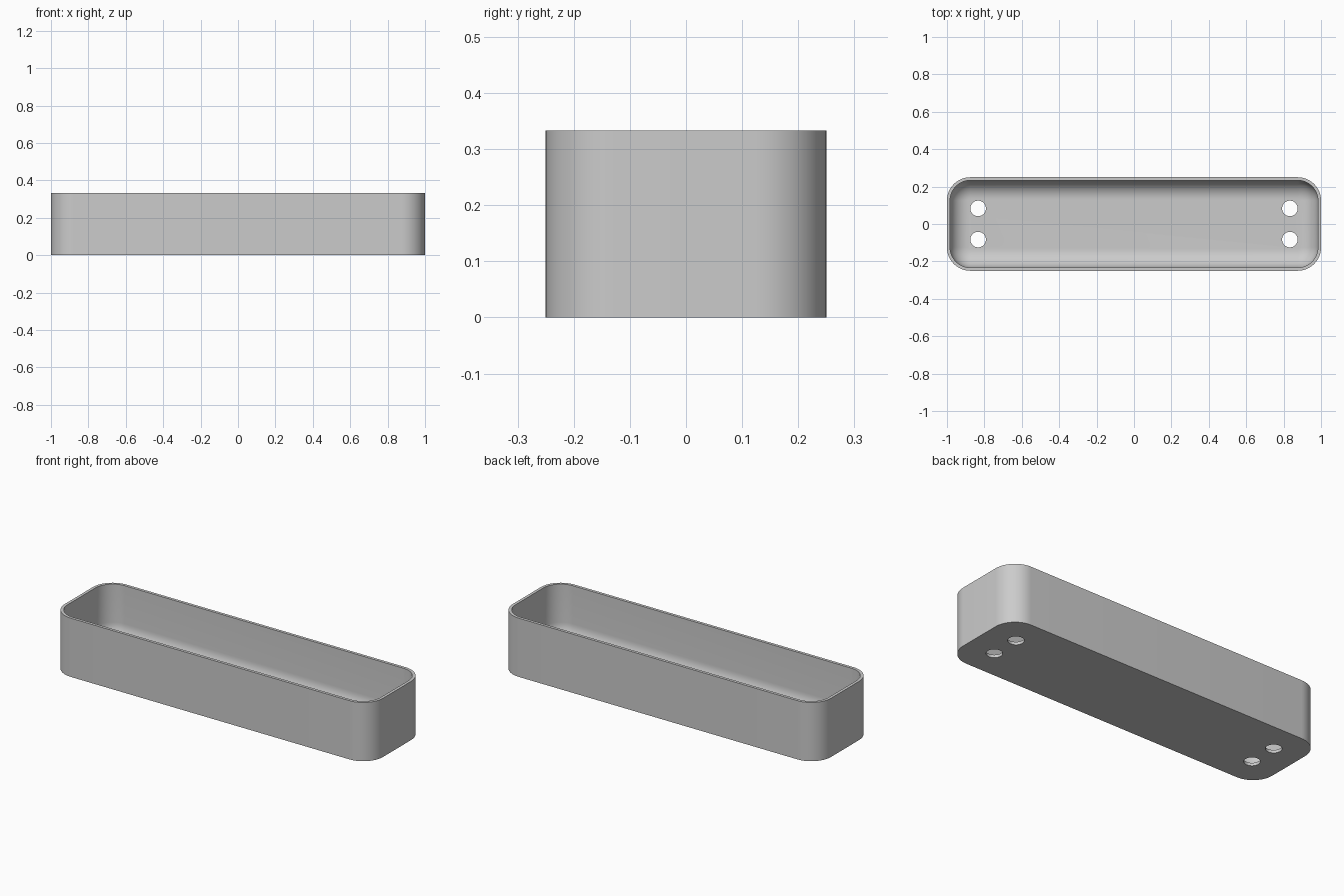
import bpy, bmesh, math

cube = bpy.data.objects.get("Cube")
if cube:
    bpy.data.objects.remove(cube, do_unlink=True)

HX, HY, H = 1.0, 0.25, 0.3333        # half length, half width, height
R, WALL, FILLET = 0.125, 0.0167, 0.1  # corner radius, wall, inner floor fillet
SEG = 16

grey = bpy.data.materials.new("light_grey")
grey.use_nodes = True
col = (0.6, 0.6, 0.6, 1)
grey.diffuse_color = col
grey.node_tree.nodes["Principled BSDF"].inputs["Base Color"].default_value = col


def ring(bm, inset, z):
    """Rounded rectangle of vertices, moved inwards by inset."""
    verts = []
    r = R - inset
    corners = [(1, 1), (-1, 1), (-1, -1), (1, -1)]
    for q, (sx, sy) in enumerate(corners):
        for i in range(SEG + 1):
            a = math.pi / 2 * (q + i / SEG)
            verts.append(bm.verts.new((sx * (HX - R) + r * math.cos(a),
                                       sy * (HY - R) + r * math.sin(a), z)))
    return verts


# Tray shell: outside wall, rim, inside wall, filleted floor
profile = [(0, 0), (0, H), (WALL, H)]
for i in range(13):
    a = math.pi / 2 * i / 12
    profile.append((WALL + FILLET * (1 - math.cos(a)),
                    WALL + FILLET * (1 - math.sin(a))))
bm = bmesh.new()
rings = [ring(bm, d, z) for d, z in profile]
for low, high in zip(rings, rings[1:]):
    n = len(low)
    for i in range(n):
        j = (i + 1) % n
        bm.faces.new((low[i], low[j], high[j], high[i]))
bm.faces.new(rings[0][::-1])
bm.faces.new(rings[-1])
bmesh.ops.recalc_face_normals(bm, faces=bm.faces)
mesh = bpy.data.meshes.new("tray")
bm.to_mesh(mesh)
bm.free()
mesh.materials.append(grey)
tray = bpy.data.objects.new("tray", mesh)
bpy.context.collection.objects.link(tray)

# Four drain holes through the floor
for sx in (-1, 1):
    for sy in (-1, 1):
        bpy.ops.mesh.primitive_cylinder_add(vertices=32, radius=0.0417, depth=0.2,
                                            location=(sx * 0.8333, sy * 0.0833, 0))
        cutter = bpy.context.object
        cutter.name = "hole_cutter"
        cutter.hide_render = True
        cutter.data.materials.append(grey)
        bpy.context.view_layer.objects.active = tray
        mod = tray.modifiers.new("hole", 'BOOLEAN')
        mod.operation, mod.solver, mod.object = 'DIFFERENCE', 'EXACT', cutter
        bpy.ops.object.modifier_apply(modifier=mod.name)
        bpy.data.objects.remove(cutter, do_unlink=True)

# Smooth corners and fillet, crisp rim and hole edges
bpy.ops.object.select_all(action='DESELECT')
tray.select_set(True)
bpy.context.view_layer.objects.active = tray
bpy.ops.object.shade_smooth_by_angle(angle=math.radians(30))
